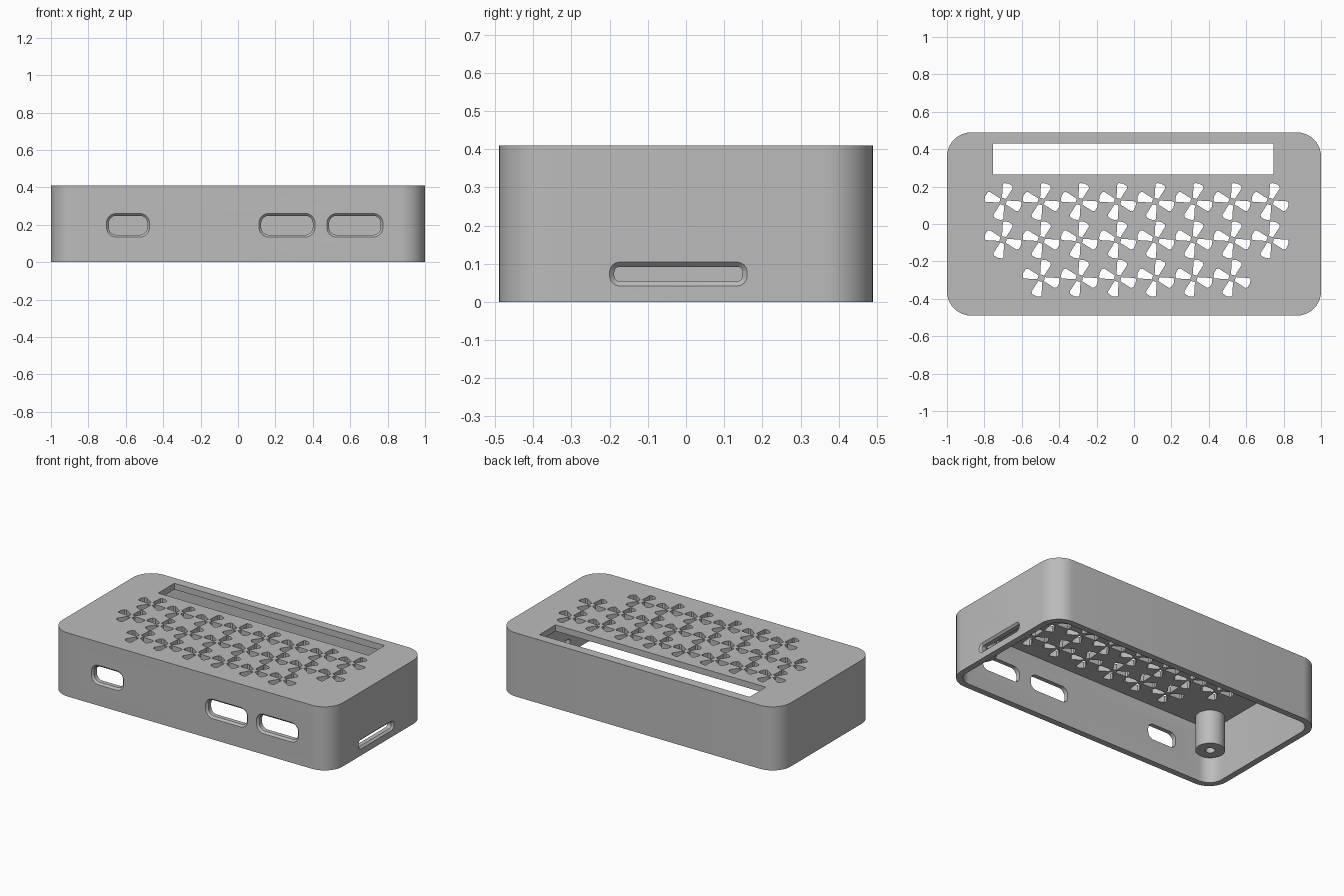
import bpy, bmesh, math
from mathutils import Matrix, Vector

if "Cube" in bpy.data.objects:
    bpy.data.objects.remove(bpy.data.objects["Cube"], do_unlink=True)

grey = bpy.data.materials.new("mid grey plastic")
grey.use_nodes = True
COLOUR = (0.5, 0.5, 0.5, 1)
grey.diffuse_color = COLOUR
grey.node_tree.nodes["Principled BSDF"].inputs["Base Color"].default_value = COLOUR

WALL, HEIGHT = 0.04, 0.41
WIDTH, DEPTH = 2.0, 0.98


def rounded(w, h, r, steps=10):
    """Outline of a rounded rectangle centred on the origin."""
    pts = []
    for i, (sx, sy) in enumerate([(1, 1), (-1, 1), (-1, -1), (1, -1)]):
        for k in range(steps + 1):
            a = math.radians(90) * (i + k / steps)
            pts.append((sx * (w / 2 - r) + r * math.cos(a),
                        sy * (h / 2 - r) + r * math.sin(a)))
    return pts


def circle(r, n=40):
    return [(r * math.cos(math.tau * i / n), r * math.sin(math.tau * i / n)) for i in range(n)]


def loft(bm, rings, matrix=Matrix()):
    """Closed skin through (outline, height) rings, capped at both ends."""
    rows = [[bm.verts.new(matrix @ Vector((x, y, z))) for x, y in pts] for pts, z in rings]
    n = len(rows[0])
    for a, b in zip(rows, rows[1:]):
        for i in range(n):
            j = (i + 1) % n
            bm.faces.new((a[i], a[j], b[j], b[i]))
    bm.faces.new(rows[0][::-1])
    bm.faces.new(rows[-1])


def finish(bm, name):
    bmesh.ops.recalc_face_normals(bm, faces=bm.faces)
    mesh = bpy.data.meshes.new(name)
    bm.to_mesh(mesh)
    bm.free()
    mesh.materials.append(grey)
    obj = bpy.data.objects.new(name, mesh)
    bpy.context.collection.objects.link(obj)
    return obj


def activate(obj):
    bpy.ops.object.select_all(action='DESELECT')
    obj.select_set(True)
    bpy.context.view_layer.objects.active = obj


def cut(obj, bm, name):
    cutter = finish(bm, name)
    cutter.hide_render = True
    mod = obj.modifiers.new(name, 'BOOLEAN')
    mod.operation, mod.solver, mod.object = 'DIFFERENCE', 'EXACT', cutter
    activate(obj)
    bpy.ops.object.modifier_apply(modifier=mod.name)
    bpy.data.objects.remove(cutter, do_unlink=True)


# Shell, open underneath
bm = bmesh.new()
outline = rounded(WIDTH, DEPTH, 0.13)
loft(bm, [(outline, 0), (outline, HEIGHT)])
case = finish(bm, "case_shell")

bm = bmesh.new()
inner = rounded(WIDTH - 2 * WALL, DEPTH - 2 * WALL, 0.09)
loft(bm, [(inner, -0.1), (inner, HEIGHT - WALL)])
cut(case, bm, "cavity")

# Long slot in the top
bm = bmesh.new()
slot = [(0.745, 0.265), (0.745, 0.43), (-0.755, 0.43), (-0.755, 0.265)]
loft(bm, [(slot, 0.3), (slot, 0.5)])
cut(case, bm, "header_slot")

# Port openings with eased outer edges
def port(bm, w, h, r, matrix):
    ease = 0.012
    hole, lip = rounded(w - 2 * ease, h - 2 * ease, r - ease), rounded(w, h, r)
    wide = rounded(w + 0.02, h + 0.02, r + 0.01)
    loft(bm, [(hole, -0.08), (hole, -ease), (lip, 0), (wide, 0.01)], matrix)


bm = bmesh.new()
front = Matrix.Rotation(math.radians(90), 4, 'X')
for x, w in [(-0.588, 0.23), (0.262, 0.3), (0.625, 0.3)]:
    port(bm, w, 0.126, 0.052, Matrix.Translation((x, -DEPTH / 2, 0.197)) @ front)
side = Matrix.Rotation(math.radians(90), 4, 'Z') @ front
port(bm, 0.36, 0.062, 0.026, Matrix.Translation((WIDTH / 2, -0.02, 0.073)) @ side)
cut(case, bm, "ports")

# Pinwheel vents, four tapered blades each
bm = bmesh.new()
blade = [(0.018, -0.011), (0.082, -0.03), (0.094, -0.024), (0.1, 0),
         (0.097, 0.02), (0.09, 0.027), (0.018, 0.011)]
for y, columns in [(0.12, range(8)), (-0.085, range(8)), (-0.29, range(1, 7))]:
    for c in columns:
        place = Matrix.Translation((-0.7 + 0.204 * c, y, 0))
        for q in range(4):
            turn = Matrix.Rotation(math.radians(74 + 90 * q), 4, 'Z')
            loft(bm, [(blade, 0.3), (blade, 0.5)], place @ turn)
cut(case, bm, "vents")

# Screw posts in the four corners
posts = []
for sx, xname in [(1, "left"), (-1, "right")]:
    for sy, yname in [(-1, "front"), (1, "back")]:
        bm = bmesh.new()
        loft(bm, [(circle(0.028), 0.3), (circle(0.028), 0.15),
                  (circle(0.086), 0.15), (circle(0.086), 0.38)],
             Matrix.Translation((sx * 0.86, sy * 0.34, 0)))
        posts.append(finish(bm, f"{yname}_{xname}_screw_post"))

for obj in [case] + posts:
    activate(obj)
    bpy.ops.object.shade_smooth_by_angle(angle=math.radians(30))
